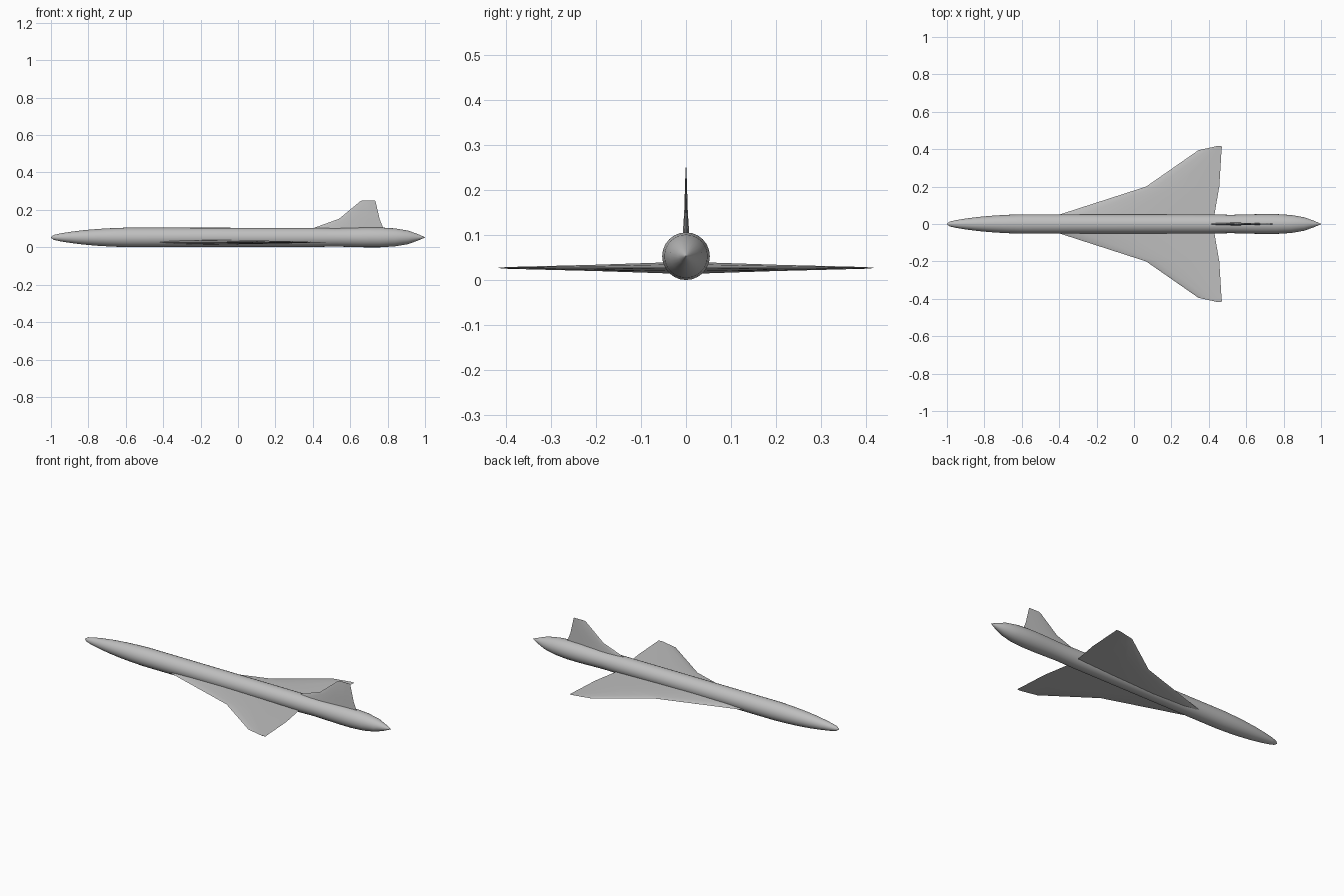
import bpy
import bmesh
from math import sin, cos, tau, radians

cube = bpy.data.objects.get("Cube")
if cube:
    bpy.data.objects.remove(cube, do_unlink=True)

# One plain painted-metal colour
grey = bpy.data.materials.new("light_grey")
grey.use_nodes = True
colour = (0.52, 0.52, 0.52, 1)
grey.diffuse_color = colour
grey.node_tree.nodes["Principled BSDF"].inputs["Base Color"].default_value = colour


def loft(name, rings, angle):
    """Skin a row of closed rings, cap both ends and shade smooth."""
    bm = bmesh.new()
    rows = [[bm.verts.new(p) for p in ring] for ring in rings]
    n = len(rows[0])
    for a, b in zip(rows, rows[1:]):
        for i in range(n):
            j = (i + 1) % n
            bm.faces.new((a[i], a[j], b[j], b[i]))
    bm.faces.new(rows[0])
    bm.faces.new(rows[-1])
    bmesh.ops.remove_doubles(bm, verts=bm.verts, dist=0.00001)
    bmesh.ops.recalc_face_normals(bm, faces=bm.faces)
    mesh = bpy.data.meshes.new(name)
    bm.to_mesh(mesh)
    bm.free()
    mesh.materials.append(grey)
    obj = bpy.data.objects.new(name, mesh)
    bpy.context.collection.objects.link(obj)
    bpy.ops.object.select_all(action="DESELECT")
    obj.select_set(True)
    bpy.context.view_layer.objects.active = obj
    bpy.ops.object.shade_smooth_by_angle(angle=radians(angle))
    return obj


# Thin lens section: chord fraction and thickness fraction
SECTION = [(0, 0), (0.04, 0.4), (0.15, 0.8), (0.4, 1), (0.7, 0.6), (1, 0)]
OUTLINE = SECTION + [(f, -t) for f, t in SECTION[-2:0:-1]]


def foil(lead, trail, thick):
    return [(lead + f * (trail - lead), t * thick) for f, t in OUTLINE]


# Fuselage: x and radius, from the nose to the tail cone
profile = [(-1, 0.002), (-0.985, 0.013), (-0.95, 0.021), (-0.9, 0.029),
           (-0.83, 0.038), (-0.75, 0.045), (-0.68, 0.049), (-0.6, 0.052),
           (0.42, 0.051), (0.52, 0.049), (0.6, 0.051), (0.68, 0.053),
           (0.76, 0.053), (0.84, 0.048), (0.91, 0.036), (0.96, 0.018),
           (1, 0.001)]
sides = 24
loft("fuselage", [[(x, r * cos(tau * i / sides), 0.056 + r * sin(tau * i / sides))
                   for i in range(sides)] for x, r in profile], 40)

# Wings: span position, leading edge, trailing edge, half thickness
stations = [(0, -0.56, 0.41, 0.014), (0.05, -0.4, 0.43, 0.012),
            (0.2, 0.065, 0.456, 0.007), (0.395, 0.345, 0.468, 0.002),
            (0.41, 0.415, 0.47, 0.001), (0.416, 0.44, 0.468, 0.0005)]
for name, side in (("left_wing", 1), ("right_wing", -1)):
    loft(name, [[(x, side * y, 0.03 + t) for x, t in foil(lead, trail, thick)]
                for y, lead, trail, thick in stations], 30)

# Fin: height, leading edge, trailing edge, half thickness
fin = [(0.085, 0.35, 0.785, 0.008), (0.11, 0.415, 0.775, 0.007),
       (0.155, 0.54, 0.757, 0.004), (0.25, 0.655, 0.735, 0.001),
       (0.253, 0.662, 0.733, 0.0005)]
loft("tail_fin", [[(x, t, z) for x, t in foil(lead, trail, thick)]
                  for z, lead, trail, thick in fin], 30)

# Rest the belly exactly on the ground
for part in ("fuselage", "left_wing", "right_wing", "tail_fin"):
    bpy.data.objects[part].location.z = -0.003
